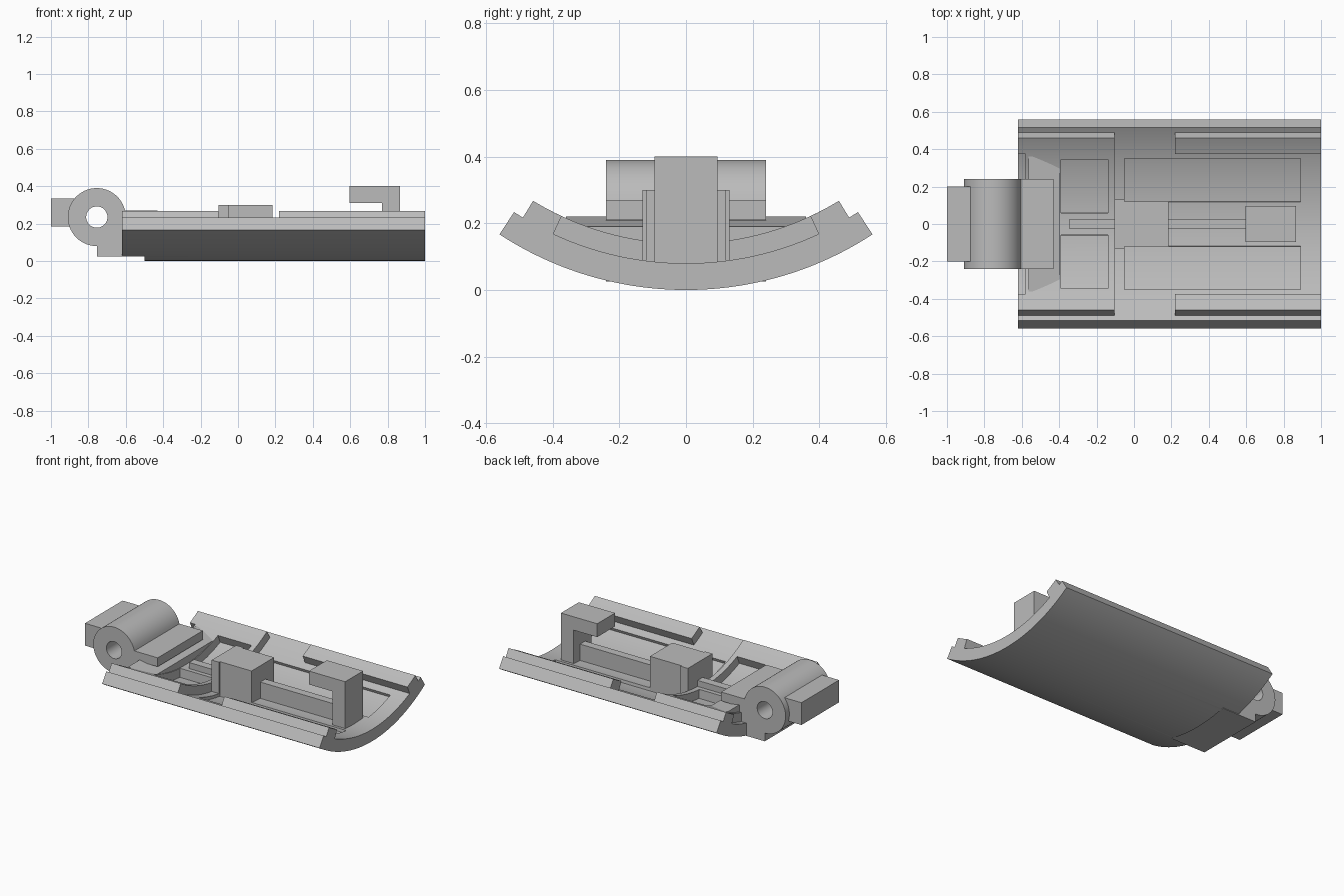
import bpy, bmesh, math

if "Cube" in bpy.data.objects:
    bpy.data.objects.remove(bpy.data.objects["Cube"], do_unlink=True)

grey = bpy.data.materials.new("light grey plastic")
grey.use_nodes = True
COLOR = (0.5, 0.5, 0.5, 1)
grey.diffuse_color = COLOR
grey.node_tree.nodes["Principled BSDF"].inputs["Base Color"].default_value = COLOR

R_OUT = 1.0225            # outer shell radius, arc centre sits at z = R_OUT
R_MID = R_OUT - 0.08      # shell inner radius
R_IN = R_OUT - 0.139      # liner inner radius


def prism(name, outline, axis, a, b):
    """Extrude a 2D outline from a to b along x (y,z points) or y (x,z points)."""
    bm = bmesh.new()
    place = (lambda p, t: (t, p[0], p[1])) if axis == "x" else (lambda p, t: (p[0], t, p[1]))
    face = bm.faces.new([bm.verts.new(place(p, a)) for p in outline])
    new = bmesh.ops.extrude_face_region(bm, geom=[face])["geom"]
    shift = (b - a, 0, 0) if axis == "x" else (0, b - a, 0)
    bmesh.ops.translate(bm, vec=shift, verts=[v for v in new if isinstance(v, bmesh.types.BMVert)])
    bmesh.ops.recalc_face_normals(bm, faces=bm.faces)
    mesh = bpy.data.meshes.new(name)
    bm.to_mesh(mesh)
    bm.free()
    mesh.materials.append(grey)
    ob = bpy.data.objects.new(name, mesh)
    bpy.context.collection.objects.link(ob)
    return ob


def box(name, x, y, z):
    return prism(name, [(x[0], z[0]), (x[1], z[0]), (x[1], z[1]), (x[0], z[1])], "y", *y)


def band(name, r0, r1, deg0, deg1, x0, x1):
    """Curved slab following the shell arc between two radii and two angles."""
    n = max(6, int(abs(deg1 - deg0)))
    angles = [math.radians(deg0 + (deg1 - deg0) * i / n) for i in range(n + 1)]
    pts = [(r1 * math.sin(t), R_OUT - r1 * math.cos(t)) for t in angles]
    pts += [(r0 * math.sin(t), R_OUT - r0 * math.cos(t)) for t in reversed(angles)]
    return prism(name, pts, "x", x0, x1)


def cut(target, cutter):
    cutter.hide_render = True
    mod = target.modifiers.new("cut", "BOOLEAN")
    mod.operation = "DIFFERENCE"
    mod.solver = "EXACT"
    mod.object = cutter
    bpy.context.view_layer.objects.active = target
    bpy.ops.object.modifier_apply(modifier=mod.name)
    bpy.data.objects.remove(cutter, do_unlink=True)


# Curved outer shell, flattened under the hinge, with two shallow floor recesses
shell = band("shell", R_MID, R_OUT, -33.2, 33.2, -0.62, 1.0)
cut(shell, box("cutter", (-0.8, -0.5), (-0.4, 0.4), (-0.2, 0.026)))
for s in (-1, 1):
    cut(shell, band("cutter", 0.8, R_MID + 0.02, s * 7.2, s * 21.8, -0.05, 0.89))

# Inner liner at the hinge end, with end notch and two deep pockets
liner = band("liner", R_IN, R_MID + 0.003, -31.3, 31.3, -0.62, -0.105)
cut(liner, band("cutter", 0.8, R_MID, -25, 25, -0.7, -0.58))
for s in (-1, 1):
    cut(liner, band("cutter", 0.8, R_MID, s * 3.8, s * 22.9, -0.39, -0.14))

# Side ribs at the open end
for side, s in (("right", -1), ("left", 1)):
    band(side + "_rib", R_IN, R_MID + 0.003, s * 25, s * 31.3, 0.22, 1.0)

# Sloped support between hinge and pockets
prism("hinge_ramp", [(-0.565, 0.13), (-0.395, 0.13), (-0.395, 0.19), (-0.565, 0.22)], "y", -0.36, 0.36)

# Hinge knuckle with base and top plate in one profile, bored through
CX, CZ, R = -0.755, 0.235, 0.155
start = math.asin((0.27 - CZ) / R)
arc = [start + (1.5 * math.pi - start) * i / 40 for i in range(41)]
outline = [(CX + R * math.cos(t), CZ + R * math.sin(t)) for t in arc]
outline += [(CX, 0.025), (-0.5, 0.025), (-0.5, 0.21), (-0.43, 0.21), (-0.43, 0.27)]
hinge = prism("hinge_knuckle", outline, "y", -0.24, 0.24)
bore = [(CX + 0.057 * math.cos(i * math.pi / 16), CZ + 0.057 * math.sin(i * math.pi / 16)) for i in range(32)]
cut(hinge, prism("cutter", bore, "y", -0.5, 0.5))
box("hinge_tab", (-1.0, -0.84), (-0.2, 0.2), (0.185, 0.335))

# Centre rail, block and hook
box("centre_rail", (-0.345, -0.06), (-0.027, 0.027), (0.05, 0.18))
box("long_rail", (0.1, 0.8), (-0.027, 0.027), (0.05, 0.19))
box("block_flange", (-0.105, -0.05), (-0.13, 0.13), (0.05, 0.3))
box("block", (-0.06, 0.185), (-0.12, 0.12), (0.05, 0.3))
prism("hook", [(0.77, 0.05), (0.865, 0.05), (0.865, 0.4), (0.595, 0.4), (0.595, 0.31), (0.77, 0.31)],
      "y", -0.095, 0.095)

# Smooth curves, crisp edges
bpy.ops.object.select_all(action="DESELECT")
for ob in (shell, liner, hinge):
    ob.select_set(True)
    bpy.context.view_layer.objects.active = ob
bpy.ops.object.shade_smooth_by_angle(angle=math.radians(25))
